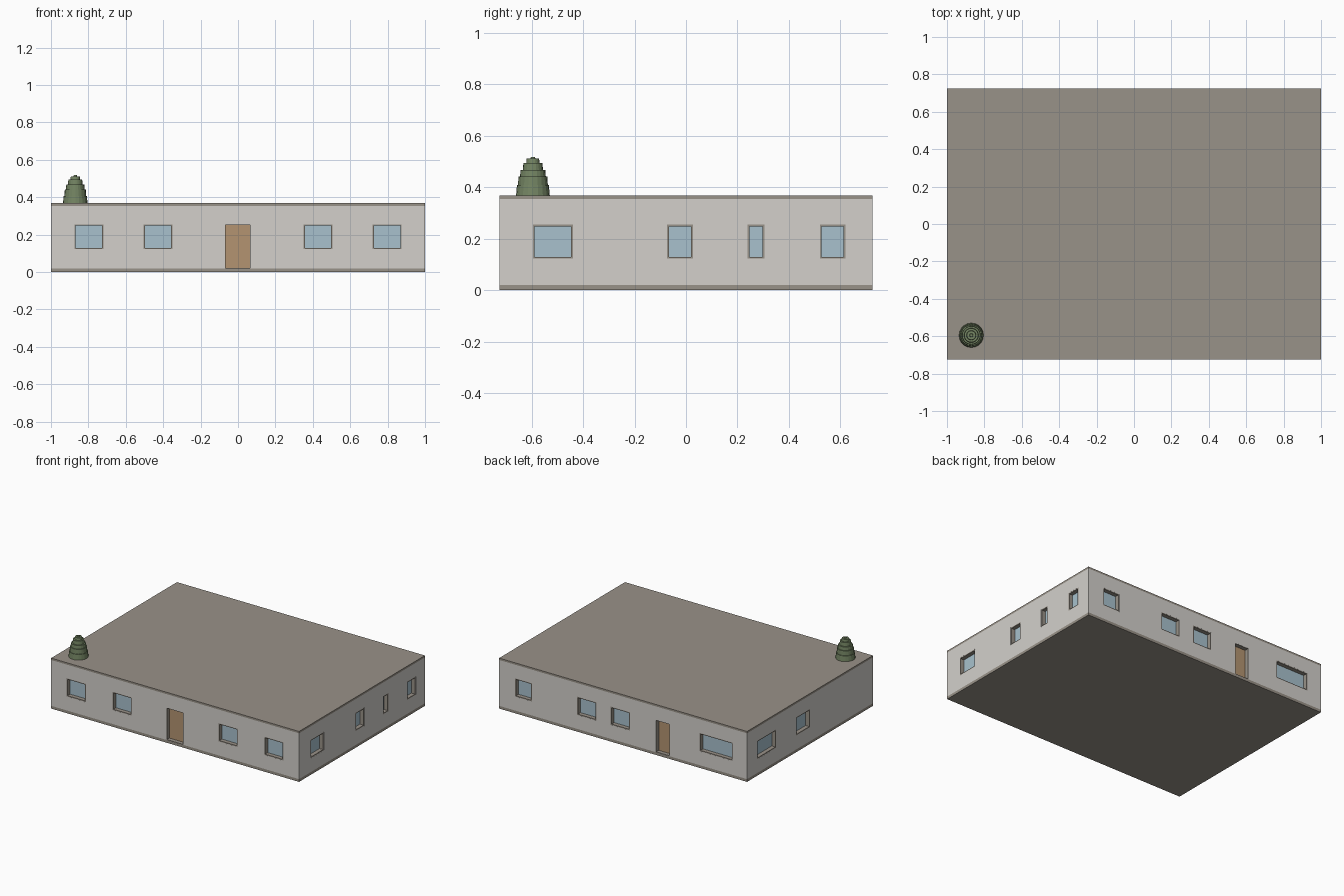
import bpy, bmesh, math
from mathutils import Matrix

if "Cube" in bpy.data.objects:
    bpy.data.objects.remove(bpy.data.objects["Cube"])

W, D, H = 1.0, 0.725, 0.368           # half width, half depth, height
FLOOR, CEIL = 0.02, 0.354             # top of floor slab, underside of roof
THICK, RECESS = 0.05, 0.03            # wall thickness, depth of panes
SILL, HEAD = 0.122, 0.255             # window bottom and top


def material(name, rgb):
    m = bpy.data.materials.new(name)
    lin = [(c / 255 / 12.92) if c < 10 else ((c / 255 + 0.055) / 1.055) ** 2.4 for c in rgb]
    m.diffuse_color = (*lin, 1)
    m.use_nodes = True
    m.node_tree.nodes["Principled BSDF"].inputs["Base Color"].default_value = m.diffuse_color
    return m


WALL = material("pale wall", (211, 208, 203))
TAUPE = material("taupe trim", (153, 146, 136))
GLASS = material("blue glass", (168, 193, 205))
WOOD = material("tan door", (180, 148, 113))
GREEN = material("foliage green", (117, 134, 100))


def finish(bm, name, mat, matrix=None):
    bmesh.ops.recalc_face_normals(bm, faces=bm.faces)
    me = bpy.data.meshes.new(name)
    bm.to_mesh(me)
    bm.free()
    me.materials.append(mat)
    ob = bpy.data.objects.new(name, me)
    bpy.context.collection.objects.link(ob)
    if matrix:
        ob.matrix_world = matrix
    return ob


def add_box(bm, x0, x1, y0, y1, z0, z1):
    m = Matrix.Translation(((x0 + x1) / 2, (y0 + y1) / 2, (z0 + z1) / 2))
    m = m @ Matrix.Diagonal((x1 - x0, y1 - y0, z1 - z0, 1))
    bmesh.ops.create_cube(bm, size=1, matrix=m)


def box(name, mat, *dims, matrix=None):
    bm = bmesh.new()
    add_box(bm, *dims)
    return finish(bm, name, mat, matrix)


def opening_frame(name, u0, u1, z0, z1, y, t, matrix):
    """Lining of an opening, from the wall surface back to the pane."""
    bm = bmesh.new()
    y0, y1 = y + 0.0005, y + RECESS + 0.005
    add_box(bm, u0, u0 + t, y0, y1, z0, z1)
    add_box(bm, u1 - t, u1, y0, y1, z0, z1)
    add_box(bm, u0 + t, u1 - t, y0, y1, z1 - t, z1)
    add_box(bm, u0 + t, u1 - t, y0, y1, z0, z0 + t)
    finish(bm, name, TAUPE, matrix)


def wall(side, half, dist, angle, windows, door=None):
    """Wall facing -y before turning, with openings left out of a cell grid."""
    turn = Matrix.Rotation(math.radians(angle), 4, 'Z')
    holes = [(a, b, SILL, HEAD) for a, b in windows]
    if door:
        holes.append((*door, FLOOR, HEAD))
    us = sorted({-half, half, *(v for h in holes for v in h[:2])})
    zs = [FLOOR, SILL, HEAD, CEIL]
    bm = bmesh.new()
    for u0, u1 in zip(us, us[1:]):
        for z0, z1 in zip(zs, zs[1:]):
            um, zm = (u0 + u1) / 2, (z0 + z1) / 2
            if any(a < um < b and c < zm < d for a, b, c, d in holes):
                continue
            bm.faces.new([bm.verts.new((u, -dist, z)) for u, z in
                          ((u0, z0), (u1, z0), (u1, z1), (u0, z1))])
    bmesh.ops.remove_doubles(bm, verts=bm.verts, dist=1e-5)
    ext = bmesh.ops.extrude_face_region(bm, geom=bm.faces[:], use_keep_orig=True)
    bmesh.ops.translate(bm, vec=(0, THICK, 0),
                        verts=[v for v in ext["geom"] if isinstance(v, bmesh.types.BMVert)])
    finish(bm, side + "_wall", WALL, turn)

    # window and door panes with their linings
    y = -dist
    for i, (a, b, c, d) in enumerate(holes):
        kind, mat, t = ("window", GLASS, 0.007)
        if c == FLOOR:
            kind, mat, t = ("door", WOOD, 0.003)
        label = f"{side}_{kind}_{i + 1}"
        box(label, mat, a, b, y + RECESS, y + RECESS + 0.01, c, d, matrix=turn)
        opening_frame(label + "_frame", a, b, c, d, y, t, turn)


# slabs
box("floor_slab", TAUPE, -W, W, -D, D, 0, FLOOR)
box("roof_slab", TAUPE, -W, W, -D, D, CEIL, H)

# walls, each measured along its own left-to-right direction
wall("front", W, D, 0,
     [(-0.875, -0.72), (-0.505, -0.35), (0.35, 0.505), (0.72, 0.875)], (-0.07, 0.068))
wall("right", D, W, 90,
     [(-0.595, -0.44), (-0.073, 0.027), (0.24, 0.305), (0.52, 0.62)])
wall("back", W, D, 180,
     [(-0.872, -0.735), (-0.372, -0.215), (-0.1, 0.056), (0.617, 0.884)], (0.264, 0.376))
wall("left", D, W, 270, [(-0.61, -0.39), (-0.161, 0.0)])

# stepped shrub standing on the roof corner
profile = [(0.066, H - 0.005), (0.062, 0.408), (0.058, 0.408), (0.056, 0.442),
           (0.050, 0.442), (0.048, 0.467), (0.039, 0.467), (0.037, 0.494),
           (0.026, 0.494), (0.024, 0.511), (0.010, 0.511), (0.008, 0.518)]
SIDES = 20
bm = bmesh.new()
rings = [[bm.verts.new((r * math.cos(math.tau * k / SIDES), r * math.sin(math.tau * k / SIDES), z))
          for k in range(SIDES)] for r, z in profile]
for lo, hi in zip(rings, rings[1:]):
    for k in range(SIDES):
        n = (k + 1) % SIDES
        bm.faces.new((lo[k], lo[n], hi[n], hi[k]))
bm.faces.new(rings[0][::-1])
bm.faces.new(rings[-1])
finish(bm, "roof_shrub", GREEN, Matrix.Translation((-0.87, -0.595, 0)))
